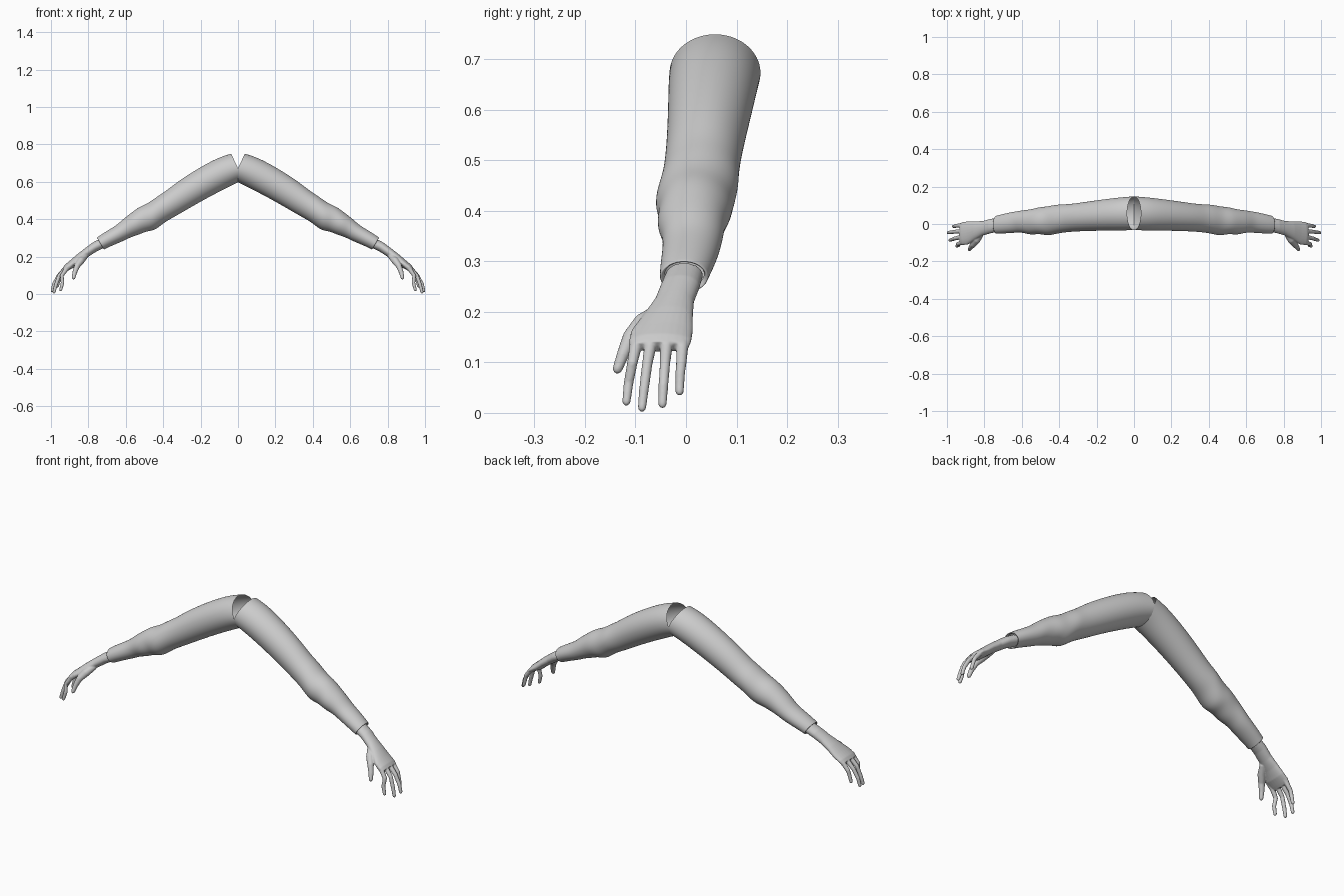
import bpy, bmesh, math
from mathutils import Vector

if "Cube" in bpy.data.objects:
    bpy.data.objects.remove(bpy.data.objects["Cube"])

gray = bpy.data.materials.new("plain gray")
gray.diffuse_color = (0.6, 0.6, 0.6, 1)
gray.use_nodes = True
gray.node_tree.nodes["Principled BSDF"].inputs["Base Color"].default_value = gray.diffuse_color


def loft(bm, rings, sides, cap=False):
    """Skin a list of rings, each a list of points."""
    loops = [[bm.verts.new(p) for p in ring] for ring in rings]
    for a, b in zip(loops, loops[1:]):
        for i in range(sides):
            j = (i + 1) % sides
            bm.faces.new((a[i], a[j], b[j], b[i]))
    if cap:
        bm.faces.new(loops[0][::-1])
        bm.faces.new(loops[-1])


def oval(tx, tz, bx, bz, y0, y1, sides):
    """Oval ring between a top point, a bottom point and two y limits."""
    mid = Vector(((tx + bx) / 2, (y0 + y1) / 2, (tz + bz) / 2))
    up = Vector(((tx - bx) / 2, 0, (tz - bz) / 2))
    side = Vector((0, (y1 - y0) / 2, 0))
    return [mid + up * math.sin(2 * math.pi * i / sides) + side * math.cos(2 * math.pi * i / sides)
            for i in range(sides)]


def tube(bm, path, sides=12):
    """Round finger along (x, y, z, radius) points with a rounded tip."""
    pts = [Vector(p[:3]) for p in path]
    rad = [p[3] for p in path]
    d = (pts[-1] - pts[-2]).normalized()
    tip, r = pts[-1], rad[-1]
    pts[-1] = tip - d * r
    pts += [tip - d * r * 0.4, tip - d * r * 0.02]
    rad += [r * 0.8, r * 0.25]
    rings = []
    for k, p in enumerate(pts):
        t = (pts[min(k + 1, len(pts) - 1)] - pts[max(k - 1, 0)]).normalized()
        u = t.cross(Vector((0, 1, 0))).normalized()
        v = t.cross(u)
        rings.append([p + (u * math.cos(a) + v * math.sin(a)) * rad[k]
                      for a in (2 * math.pi * i / sides for i in range(sides))])
    loft(bm, rings, sides, True)


def finish(bm, name):
    bmesh.ops.recalc_face_normals(bm, faces=bm.faces)
    me = bpy.data.meshes.new(name)
    bm.to_mesh(me)
    bm.free()
    me.materials.append(gray)
    for p in me.polygons:
        p.use_smooth = True
    ob = bpy.data.objects.new(name, me)
    bpy.context.collection.objects.link(ob)
    return ob


def mirror(ob):
    ob.modifiers.new("mirror", 'MIRROR').use_mirror_merge = False


# Sleeve: top x, z, bottom x, z, front y, back y
SLEEVE = [
    (.037, .750, -.037, .596, -.033, .148),
    (.107, .730, .040, .577, -.035, .143),
    (.225, .665, .160, .516, -.036, .128),
    (.330, .596, .270, .453, -.039, .112),
    (.390, .548, .345, .410, -.043, .105),
    (.430, .520, .395, .380, -.054, .103),
    (.480, .490, .445, .343, -.060, .098),
    (.525, .463, .485, .332, -.055, .086),
    (.570, .438, .530, .320, -.057, .082),
    (.610, .402, .570, .303, -.048, .072),
    (.645, .372, .605, .288, -.045, .069),
    (.685, .346, .645, .270, -.049, .061),
    (.725, .322, .685, .253, -.051, .052),
    (.750, .305, .712, .240, -.052, .045),
    (.755, .301, .717, .237, -.052, .044),
    (.754, .298, .718, .240, -.047, .039),
    (.742, .300, .710, .250, -.042, .036),
]
N = 32
rings = []
for k, row in enumerate(SLEEVE):
    ring = oval(*row, N)
    centre = sum(ring, Vector()) / N
    for i, p in enumerate(ring):
        a = 2 * math.pi * i / N
        # slanted cloth folds round the elbow
        w = math.exp(-((centre.x - .50) / .11) ** 2)
        p += (p - centre) * (.07 * w * math.sin(centre.x * 75 + 2.0 * math.sin(a + .6)))
    rings.append(ring)
# trim the shoulder opening where the two sleeves meet
for p in rings[0]:
    p.x = max(p.x, 0)
bm = bmesh.new()
loft(bm, rings, N)
sleeve = finish(bm, "sleeves")
sub = sleeve.modifiers.new("smooth", 'SUBSURF')
sub.levels = sub.render_levels = 2
mirror(sleeve)

# Hand: wrist and palm, then fingers, fused into one skin
PALM = [
    (.735, .298, .708, .250, -.040, .034),
    (.780, .273, .755, .228, -.050, .027),
    (.820, .243, .798, .200, -.062, .016),
    (.860, .212, .838, .172, -.084, .014),
    (.897, .180, .872, .144, -.108, .014),
    (.925, .157, .902, .128, -.113, .011),
    (.937, .141, .918, .120, -.110, .006),
]
bm = bmesh.new()
loft(bm, [oval(*row, 24) for row in PALM], 24, True)
# finger: root y, tip x, y, z, back shift
for y0, tx, ty, tz, s in ((-.098, .950, -.119, .014, -.014), (-.069, .986, -.088, .002, 0),
                          (-.038, .996, -.047, .009, .003), (-.007, .968, -.013, .034, -.006)):
    tube(bm, [(.895 + s * .3, y0, .158, .012), (.925 + s * .5, y0 * .93 + ty * .07, .133, .0125),
              (.956 + s, y0 * .6 + ty * .4, .098, .0105),
              (tx - .012, y0 * .25 + ty * .75, tz + .045, .0098), (tx, ty, tz, .0085)])
# thumb
tube(bm, [(.815, -.045, .205, .016), (.840, -.085, .178, .020), (.860, -.110, .150, .016),
          (.873, -.125, .115, .0125), (.881, -.139, .078, .010)])
hand = finish(bm, "hands")
rm = hand.modifiers.new("fuse", 'REMESH')
rm.mode = 'VOXEL'
rm.voxel_size = .003
rm.use_smooth_shade = True
sm = hand.modifiers.new("soften", 'SMOOTH')
sm.factor = .5
sm.iterations = 5
mirror(hand)
